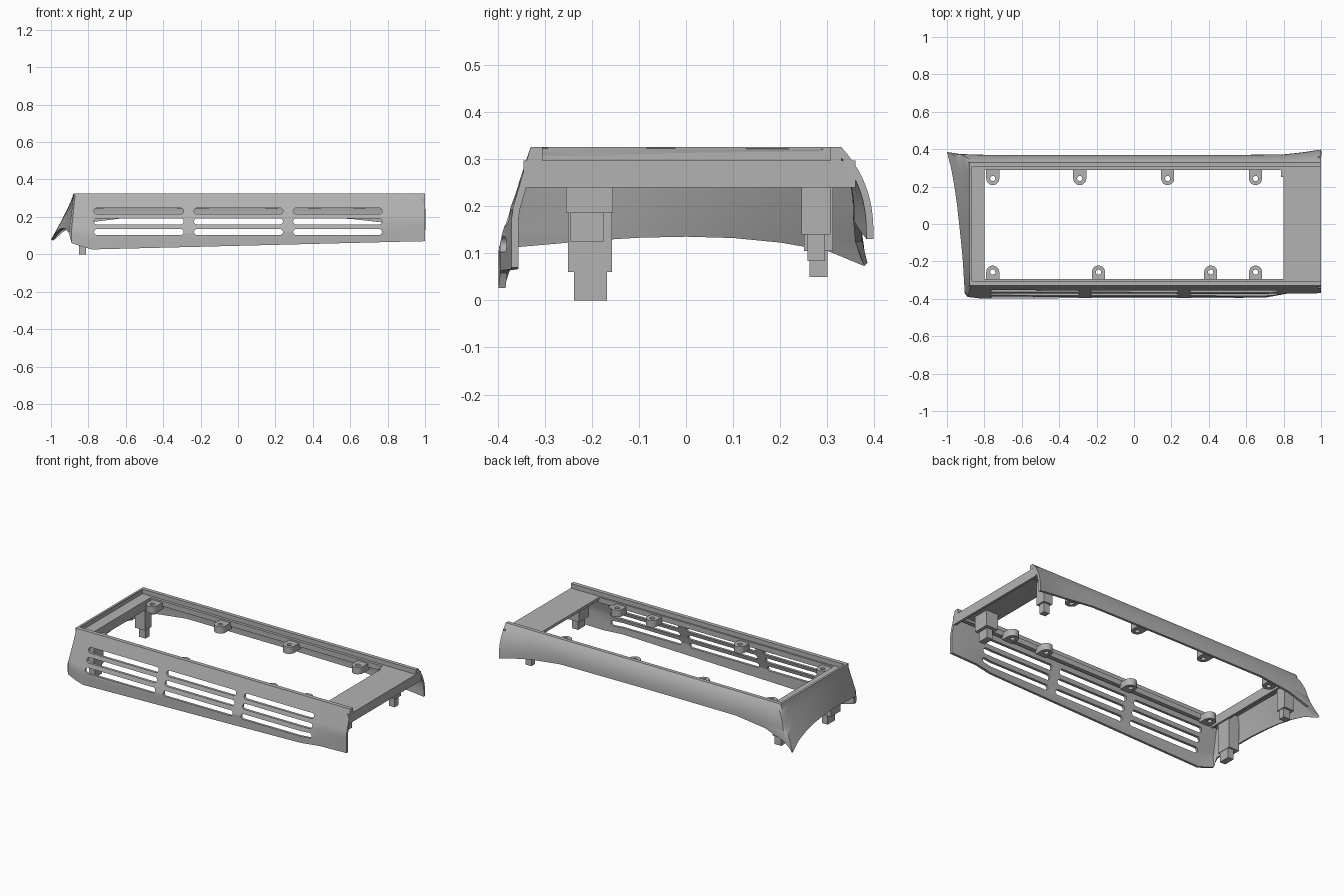
import bpy, bmesh
from math import sin, cos, pi
from mathutils import Vector

old = bpy.data.objects.get("Cube")
if old:
    bpy.data.objects.remove(old, do_unlink=True)

grey = bpy.data.materials.new("plain grey")
grey.use_nodes = True
grey.diffuse_color = (0.45, 0.45, 0.45, 1)
grey.node_tree.nodes["Principled BSDF"].inputs["Base Color"].default_value = (0.45, 0.45, 0.45, 1)


def finish(name, bm):
    mesh = bpy.data.meshes.new(name)
    bm.to_mesh(mesh)
    bm.free()
    mesh.materials.append(grey)
    ob = bpy.data.objects.new(name, mesh)
    bpy.context.collection.objects.link(ob)
    return ob


def add_box(bm, x, y, z):
    verts = bmesh.ops.create_cube(bm, size=1)["verts"]
    for v in verts:
        v.co = [lo + (c + 0.5) * (hi - lo) for c, (lo, hi) in zip(v.co, (x, y, z))]


def boxes(name, *specs):
    bm = bmesh.new()
    for spec in specs:
        add_box(bm, *spec)
    return finish(name, bm)


def add_prism(bm, outline, sweep):
    """Extrude a loop of 3D points along the sweep vector."""
    face = bm.faces.new([bm.verts.new(p) for p in outline])
    out = bmesh.ops.extrude_face_region(bm, geom=[face])["geom"]
    bmesh.ops.translate(bm, vec=sweep, verts=[g for g in out if isinstance(g, bmesh.types.BMVert)])
    bmesh.ops.recalc_face_normals(bm, faces=bm.faces)


def arc(cx, cy, r, start, end, n=10):
    return [(cx + r * cos(start + (end - start) * i / n),
             cy + r * sin(start + (end - start) * i / n)) for i in range(n + 1)]


def activate(ob):
    bpy.ops.object.select_all(action="DESELECT")
    ob.select_set(True)
    bpy.context.view_layer.objects.active = ob


def cut(ob, cutter):
    cutter.hide_render = True
    mod = ob.modifiers.new("cut", "BOOLEAN")
    mod.operation, mod.solver, mod.object = "DIFFERENCE", "EXACT", cutter
    activate(ob)
    bpy.ops.object.modifier_apply(modifier=mod.name)
    bpy.data.objects.remove(cutter, do_unlink=True)


# Profile shapes of the skirt, from the top edge (0) to the bottom edge (1)
def knee(k):
    return lambda s: min(1, s * k)

def flare(s):
    return s ** 1.2

def round_over(s):
    return 1 - (1 - s) ** 2.6


TOP = 0.325
stations = []                      # top xy, bottom xy, bottom z, shape
for x, y, z, k in ((1, -0.37, 0.07, 1.85), (0.82, -0.372, 0.066, 1.8), (0.7, -0.394, 0.063, 1.35),
                   (-0.78, -0.398, 0.026, 1.35), (-0.83, -0.397, 0.04, 1.35)):
    stations.append(((x, -0.33), (x, y), z, knee(k)))
stations.append(((-0.87, -0.33), (-0.89, -0.39), 0.06, knee(1.35)))
for yt, xb, yb, z in ((-0.32, -0.905, -0.37, 0.115), (-0.2, -0.915, -0.2, 0.13), (-0.1, -0.924, -0.1, 0.137),
                      (0, -0.935, 0, 0.14), (0.1, -0.946, 0.1, 0.138), (0.2, -0.96, 0.2, 0.129),
                      (0.28, -0.978, 0.3, 0.112), (0.33, -1, 0.385, 0.08)):
    stations.append(((-0.88, yt), (xb, yb), z, flare))
for xt, xb, y, z in ((-0.85, -0.93, 0.374, 0.125), (-0.76, -0.8, 0.37, 0.17), (-0.6, -0.6, 0.37, 0.195),
                     (0, 0, 0.37, 0.195), (0.6, 0.6, 0.37, 0.19), (0.8, 0.8, 0.372, 0.167),
                     (0.9, 0.9, 0.383, 0.15), (1, 1, 0.398, 0.13)):
    stations.append(((xt, 0.33), (xb, y), z, round_over))

# Outer skirt: front panel, flared end and rounded back in one loft
ROWS = 12
bm = bmesh.new()
grid = []
for top, bottom, zb, shape in stations:
    column = []
    for j in range(ROWS + 1):
        s = j / ROWS
        xy = Vector(top).lerp(Vector(bottom), shape(s))
        column.append(bm.verts.new((xy.x, xy.y, TOP + (zb - TOP) * s)))
    grid.append(column)
for a, b in zip(grid, grid[1:]):
    for j in range(ROWS):
        bm.faces.new((a[j], b[j], b[j + 1], a[j + 1]))
skirt = finish("outer_skirt", bm)
mod = skirt.modifiers.new("wall", "SOLIDIFY")
mod.thickness, mod.offset = 0.015, -1
activate(skirt)
bpy.ops.object.modifier_apply(modifier=mod.name)

# Vent slots through the front panel
bm = bmesh.new()
R = 0.016
for x0, x1 in ((-0.77, -0.29), (-0.235, 0.24), (0.295, 0.77)):
    for z in (0.231, 0.176, 0.119):
        loop = arc(x1 - R, z, R, -pi / 2, pi / 2) + arc(x0 + R, z, R, pi / 2, 3 * pi / 2)
        add_prism(bm, [(x, -0.5, h) for x, h in loop], (0, 0.2, 0))
cut(skirt, finish("slot_cutter", bm))
activate(skirt)
bpy.ops.object.shade_smooth_by_angle(angle=0.5)

# Raised rim and the recessed ledge inside it
boxes("raised_rim",
      ((-0.88, 1), (-0.33, -0.305), (0.28, TOP)),
      ((-0.88, 1), (0.307, 0.33), (0.28, TOP)),
      ((-0.88, -0.867), (-0.33, 0.33), (0.28, TOP)))
boxes("inner_ledge",
      ((-0.87, 1), (-0.32, -0.295), (0.265, 0.297)),
      ((-0.87, 1), (0.29, 0.32), (0.265, 0.297)),
      ((-0.87, -0.8), (-0.31, 0.31), (0.275, 0.297)),
      ((-0.815, -0.8), (-0.3, 0.3), (0.24, 0.28)),
      ((0.785, 0.805), (0.25, 0.3), (0.265, 0.297)))

# Wide end strap with a hanging lip
boxes("end_strap",
      ((0.8, 1), (-0.31, 0.31), (0.28, 0.297)),
      ((0.985, 1), (-0.345, 0.36), (0.24, 0.297)))

# Screw tabs along both long sides
tabs, holes = bmesh.new(), bmesh.new()
for side, cy, xs in ((1, 0.243, (-0.755, -0.29, 0.18, 0.65)), (-1, -0.257, (-0.755, -0.19, 0.41, 0.65))):
    for x in xs:
        loop = arc(x, cy, 0.035, 0, -side * pi)
        edge = side * 0.305
        loop += [(x - 0.035, edge), (x + 0.035, edge)]
        add_prism(tabs, [(px, py, 0.245) for px, py in loop], (0, 0, 0.042))
        add_prism(holes, [(px, py, 0.2) for px, py in arc(x, cy, 0.014, 0, 2 * pi, 16)[:-1]], (0, 0, 0.15))
tab_ob = finish("screw_tabs", tabs)
cut(tab_ob, finish("hole_cutter", holes))
activate(tab_ob)
bpy.ops.object.shade_smooth_by_angle(angle=0.5)

# Stepped mounting feet: a block with a narrower peg below
for name, bx, by, bz, px, py, pz in (
        ("left_front_foot", (0.84, 0.92), (-0.255, -0.155), 0.185, (0.86, 0.9), (-0.245, -0.175), 0.125),
        ("left_back_foot", (0.84, 0.9), (0.245, 0.307), 0.14, (0.85, 0.89), (0.258, 0.295), 0.083),
        ("right_front_foot", (-0.88, -0.81), (-0.25, -0.157), 0.06, (-0.85, -0.812), (-0.238, -0.168), 0.0),
        ("right_back_foot", (-0.88, -0.81), (0.25, 0.312), 0.105, (-0.86, -0.815), (0.262, 0.3), 0.05)):
    boxes(name, (bx, by, (bz, 0.285)), (px, py, (pz, bz + 0.01)))
